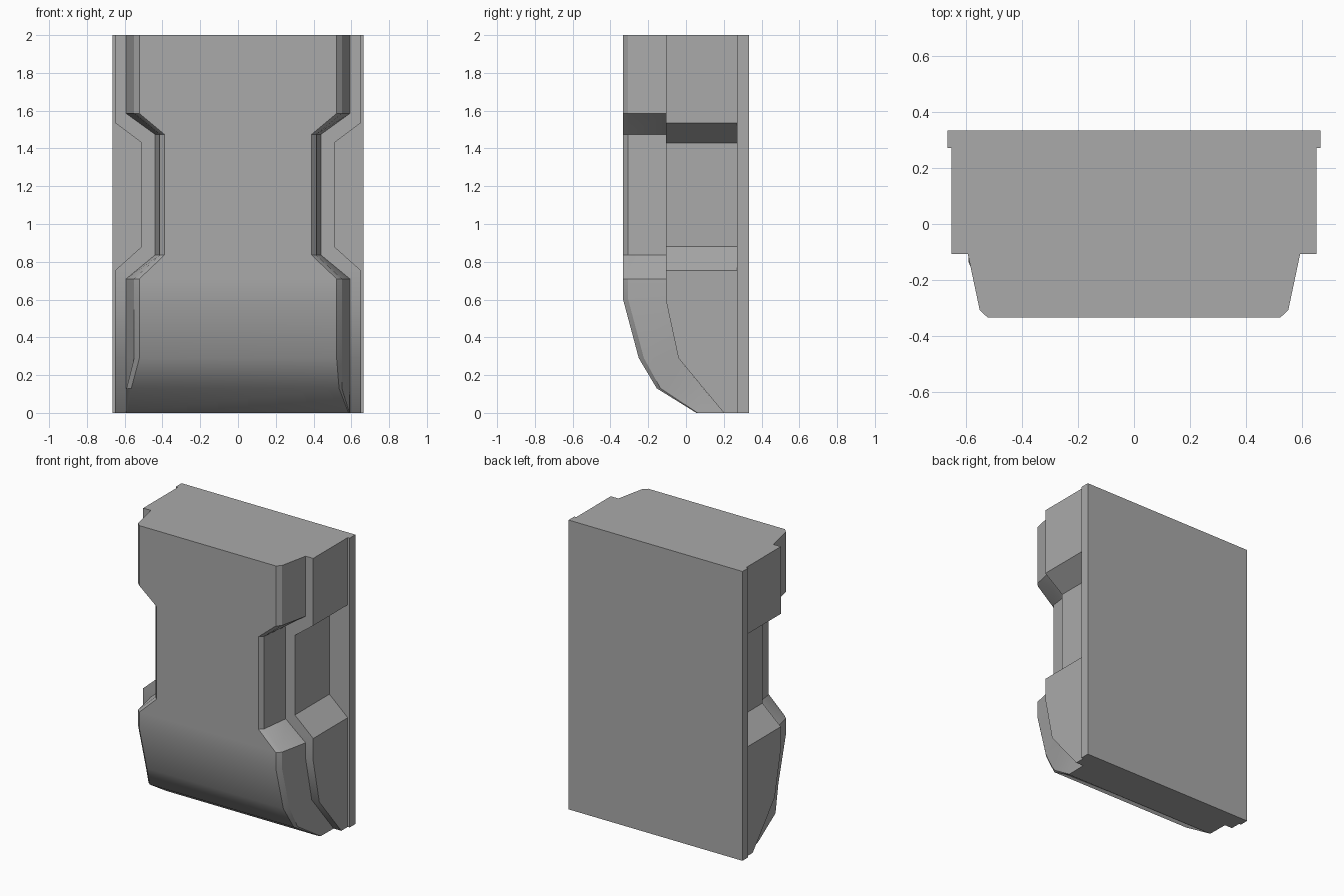
import bpy
import bmesh

cube = bpy.data.objects.get("Cube")
if cube:
    bpy.data.objects.remove(cube, do_unlink=True)

# Single flat grey for every part
grey = bpy.data.materials.new("mid grey")
grey.use_nodes = True
COLOUR = (0.4, 0.4, 0.4, 1)
grey.diffuse_color = COLOUR
grey.node_tree.nodes["Principled BSDF"].inputs["Base Color"].default_value = COLOUR


def loft(name, rows, smooth_angle=0.5):
    """Skin a stack of horizontal cross-sections and cap both ends."""
    bm = bmesh.new()
    rings = [[bm.verts.new((x, y, z)) for x, y in pts] for z, pts in rows]
    for low, high in zip(rings, rings[1:]):
        for i in range(len(low)):
            j = (i + 1) % len(low)
            bm.faces.new((low[i], low[j], high[j], high[i]))
    bm.faces.new(rings[0])
    bm.faces.new(rings[-1])
    bmesh.ops.recalc_face_normals(bm, faces=bm.faces)
    mesh = bpy.data.meshes.new(name)
    bm.to_mesh(mesh)
    bm.free()
    mesh.materials.append(grey)
    obj = bpy.data.objects.new(name, mesh)
    bpy.context.collection.objects.link(obj)
    bpy.ops.object.select_all(action="DESELECT")
    obj.select_set(True)
    bpy.context.view_layer.objects.active = obj
    bpy.ops.object.shade_smooth_by_angle(angle=smooth_angle)
    return obj


def box_section(half_width, front, back):
    return [(-half_width, back), (-half_width, front),
            (half_width, front), (half_width, back)]


# Back plate
plate = box_section(0.665, 0.27, 0.333)
loft("back_plate", [(0, plate), (2, plate)])

# Middle body: waisted sides, front sloping back at the bottom
SEAM = 0.27
body = [(0, 0.65, 0.2), (0.29, 0.65, -0.04), (0.6, 0.65, -0.107),
        (0.755, 0.65, -0.107), (0.88, 0.51, -0.107), (1.43, 0.51, -0.107),
        (1.535, 0.65, -0.107), (2, 0.65, -0.107)]
loft("middle_body", [(z, box_section(w, y, SEAM)) for z, w, y in body])


# Front cover: tapered, chamfered and waisted, with a curved toe
def cover_section(front, back, left, right, bevel=0.027):
    (lb, lm, lf), (rb, rm, rf) = left, right
    return [(-rb, back), (-rm, front + bevel), (-rf, front),
            (lf, front), (lm, front + bevel), (lb, back)]


wide = (0.592, 0.55, 0.522)
waist = (0.44, 0.415, 0.39)
toe_left, toe_right = (0.592, 0.55, 0.535), (0.592, 0.59, 0.565)
tip = (0.592, 0.59, 0.585)
rows = [(0, cover_section(0.055, 0.2, tip, tip, 0.006)),
        (0.13, cover_section(-0.155, 0.092, toe_left, toe_right, 0.02)),
        (0.29, cover_section(-0.25, -0.04, wide, wide)),
        (0.6, cover_section(-0.333, -0.107, wide, wide))]
for z, w in ((0.71, wide), (0.835, waist), (1.475, waist), (1.585, wide), (2, wide)):
    rows.append((z, cover_section(-0.333, -0.107, w, w)))
loft("front_cover", rows)
